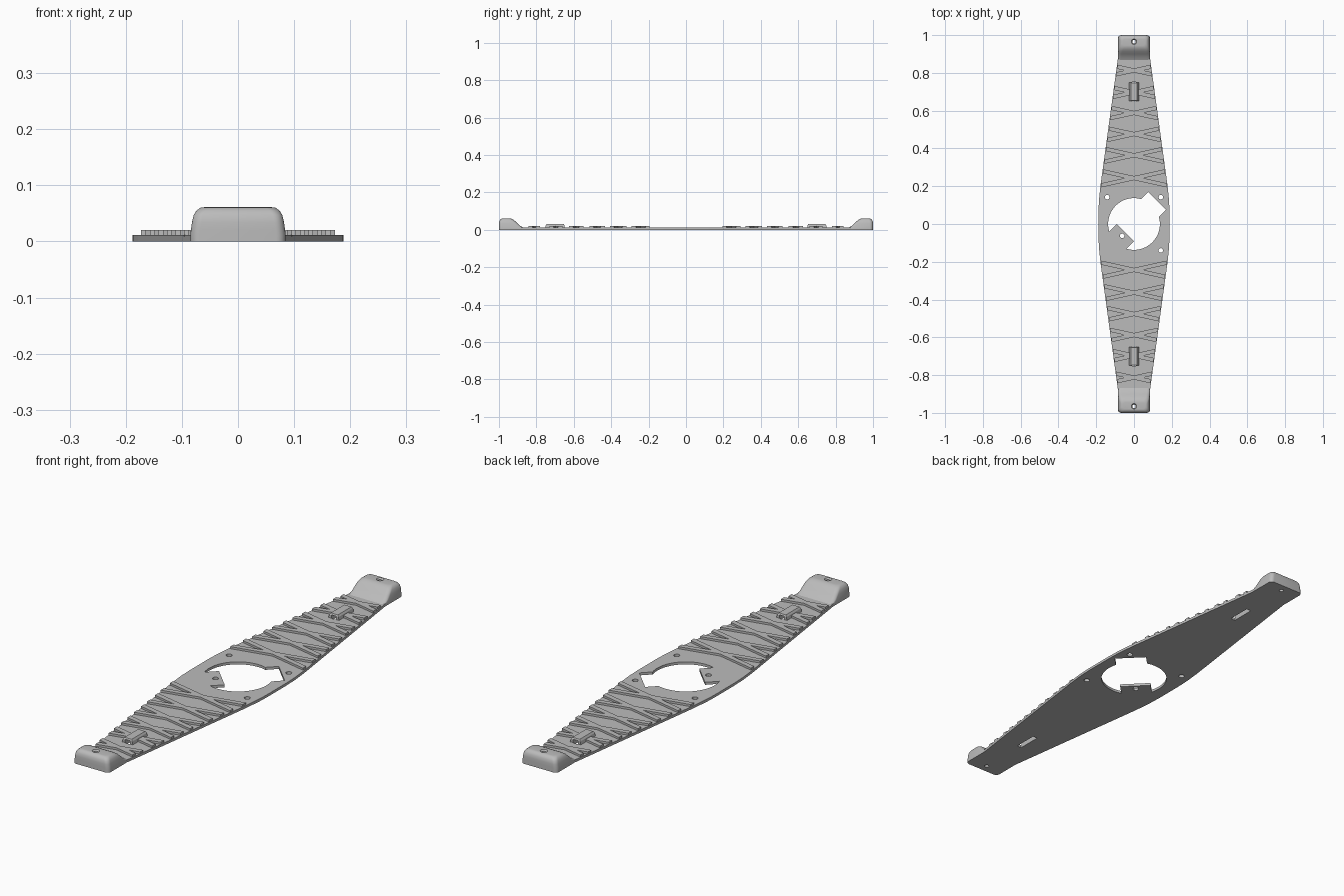
import bpy, bmesh
from math import radians, degrees, asin, sin, cos, pi

cube = bpy.data.objects.get("Cube")
if cube:
    bpy.data.objects.remove(cube, do_unlink=True)

grey = bpy.data.materials.new("light grey")
grey.use_nodes = True
grey.diffuse_color = (0.5, 0.5, 0.5, 1)
grey.node_tree.nodes["Principled BSDF"].inputs["Base Color"].default_value = (0.5, 0.5, 0.5, 1)

PLATE = 0.011
ROWS = [0.243, 0.364, 0.476, 0.588, 0.697, 0.813]
CLIP_Y = 0.70
EDGE = [(0.188, 0), (0.188, 0.06), (0.186, 0.12), (0.178, 0.2), (0.082, 0.9), (0.078, 0.96)]


def make(name, bm):
    bmesh.ops.recalc_face_normals(bm, faces=bm.faces[:])
    mesh = bpy.data.meshes.new(name)
    bm.to_mesh(mesh)
    bm.free()
    mesh.materials.append(grey)
    obj = bpy.data.objects.new(name, mesh)
    bpy.context.collection.objects.link(obj)
    return obj


def loft(bm, rings):
    """Skin a stack of equal-length rings and cap both ends."""
    loops = [[bm.verts.new(p) for p in ring] for ring in rings]
    n = len(loops[0])
    for a, b in zip(loops, loops[1:]):
        for i in range(n):
            j = (i + 1) % n
            bm.faces.new((a[i], a[j], b[j], b[i]))
    bm.faces.new(loops[0][::-1])
    bm.faces.new(loops[-1])


def prism(bm, points, z0, z1):
    loft(bm, [[(x, y, z) for x, y in points] for z in (z0, z1)])


def circle(x, y, r, n=20):
    return [(x + r * cos(2 * pi * i / n), y + r * sin(2 * pi * i / n)) for i in range(n)]


def rect(w, y0, y1):
    return [(-w, y0), (w, y0), (w, y1), (-w, y1)]


def rounded_rect(w, y0, y1, r, n=6):
    pts = []
    for k, (cx, cy) in enumerate(rect(w - r, y0 + r, y1 - r)):
        for i in range(n + 1):
            a = radians(180 + 90 * k + 90 * i / n)
            pts.append((cx + r * cos(a), cy + r * sin(a)))
    return pts


def half_width(y):
    for (xa, ya), (xb, yb) in zip(EDGE, EDGE[1:]):
        if ya <= y <= yb:
            return xa + (xb - xa) * (y - ya) / (yb - ya)
    return EDGE[-1][0]


def cut(obj, cutter):
    mod = obj.modifiers.new("cut", 'BOOLEAN')
    mod.operation = 'DIFFERENCE'
    mod.solver = 'EXACT'
    mod.object = cutter
    bpy.ops.object.select_all(action='DESELECT')
    bpy.context.view_layer.objects.active = obj
    obj.select_set(True)
    bpy.ops.object.modifier_apply(modifier=mod.name)


# Tapered base plate
bm = bmesh.new()
right = [(x, -y) for x, y in EDGE[:0:-1]] + EDGE
prism(bm, right + [(-x, y) for x, y in right[::-1]], 0, PLATE)
plate = make("base_plate", bm)

# Central opening with a square notch on one side and a tab on the other
R, NOTCH, TAB, DIAG = 0.137, 0.066, 0.064, radians(45)


def diagonal(dist, side):
    return (dist * cos(DIAG) - side * sin(DIAG), dist * sin(DIAG) + side * cos(DIAG))


def arc(a, b, n=28):
    return [(R * cos(a + (b - a) * i / n), R * sin(a + (b - a) * i / n)) for i in range(n + 1)]


na, ta = asin(NOTCH / R), asin(TAB / R)
opening = arc(DIAG + na, DIAG + pi - ta)
opening += [diagonal(-0.064, TAB), diagonal(-0.064, -TAB)]
opening += arc(DIAG + pi + ta, DIAG + 2 * pi - na)
opening += [diagonal(0.173, -NOTCH), diagonal(0.173, NOTCH)]
bm = bmesh.new()
prism(bm, opening, -0.05, 0.05)
# Screw holes around the opening
for x, y in [(-0.142, 0.142), (0.142, 0.142), (0.142, -0.14), (-0.063, -0.063)]:
    prism(bm, circle(x, y, 0.012), -0.05, 0.05)
opening_cutter = make("opening_cutter", bm)

# Slots under the strap bridges
bm = bmesh.new()
for s in (-1, 1):
    prism(bm, rect(0.011, s * CLIP_Y - 0.052, s * CLIP_Y + 0.052), -0.05, 0.025)
slot_cutter = make("slot_cutter", bm)

# Crossed grip ribs
SLOPE, HALF = 0.22, 0.011
bm = bmesh.new()
for s in (-1, 1):
    for row in ROWS:
        hi = half_width(row + 0.03) * 0.98
        lo = half_width(row - 0.03) * 0.98
        side = [(0, -HALF), (lo, -SLOPE * lo - HALF), (lo, -SLOPE * lo + HALF),
                (HALF / SLOPE, 0), (hi, SLOPE * hi - HALF), (hi, SLOPE * hi + HALF), (0, HALF)]
        outline = side + [(-x, y) for x, y in side[-2:0:-1]]
        prism(bm, [(x, s * (row + y)) for x, y in outline], PLATE - 0.002, 0.02)
ribs = make("grip_ribs", bm)

# Strap bridges, with a wider foot at one end
bm = bmesh.new()
for s in (-1, 1):
    y = s * CLIP_Y
    loft(bm, [[(px, py, z) for px, py in rect(w, y - d, y + d)]
              for w, d, z in ((0.026, 0.05, 0.008), (0.022, 0.05, 0.024), (0.017, 0.046, 0.031))])
bridges = make("strap_bridges", bm)

cut(plate, opening_cutter)
for obj in (plate, ribs, bridges):
    cut(obj, slot_cutter)

# Rounded end blocks: half width, inner y, outer y, height
LEVELS = [(0.085, 0.866, 1, 0), (0.085, 0.868, 1, 0.011), (0.084, 0.885, 1, 0.02),
          (0.082, 0.9, 1, 0.034), (0.079, 0.914, 0.998, 0.047), (0.074, 0.925, 0.993, 0.055),
          (0.067, 0.936, 0.986, 0.06), (0.06, 0.944, 0.98, 0.061)]
bm = bmesh.new()
for s in (-1, 1):
    loft(bm, [[(x, s * y, z) for x, y in rounded_rect(w, y0, y1, 0.017)]
              for w, y0, y1, z in LEVELS])
blocks = make("end_blocks", bm)

# Countersunk screw holes through the end blocks
bm = bmesh.new()
for s in (-1, 1):
    loft(bm, [[(x, y, z) for x, y in circle(0, s * 0.965, r)]
              for r, z in ((0.009, -0.05), (0.009, 0.055), (0.017, 0.064))])
screw_cutter = make("screw_cutter", bm)
cut(blocks, screw_cutter)
cut(plate, screw_cutter)

for cutter in (opening_cutter, slot_cutter, screw_cutter):
    bpy.data.objects.remove(cutter, do_unlink=True)

# Smooth only the rounded end blocks
bpy.ops.object.select_all(action='DESELECT')
bpy.context.view_layer.objects.active = blocks
blocks.select_set(True)
bpy.ops.object.shade_smooth_by_angle(angle=radians(35))
